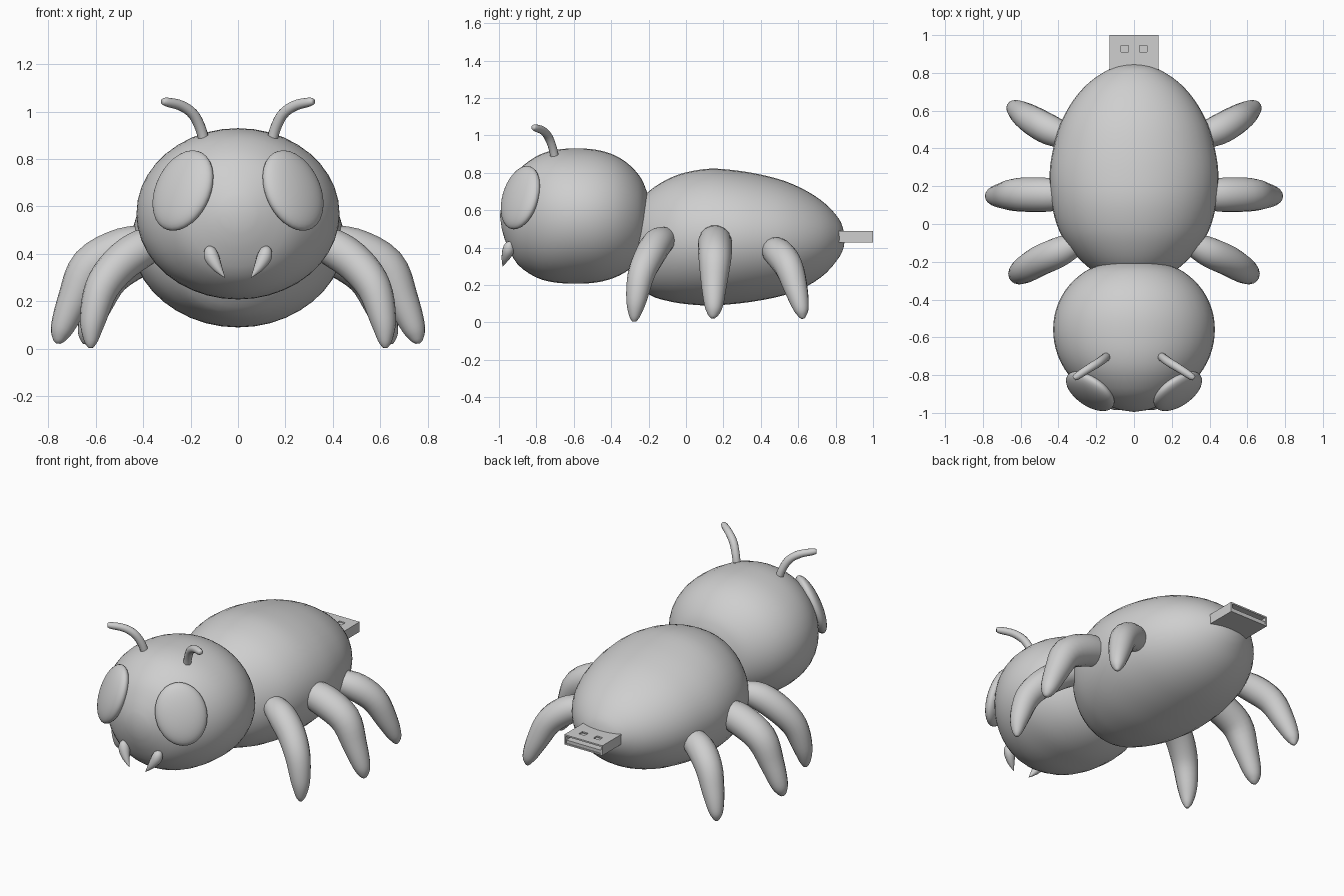
import bpy, bmesh, math
from mathutils import Vector, Matrix

if "Cube" in bpy.data.objects:
    bpy.data.objects.remove(bpy.data.objects["Cube"])

grey = bpy.data.materials.new("plain grey")
grey.diffuse_color = (0.62, 0.62, 0.62, 1)
grey.use_nodes = True
grey.node_tree.nodes["Principled BSDF"].inputs["Base Color"].default_value = grey.diffuse_color


def finish(name, bm, smooth=True):
    bmesh.ops.recalc_face_normals(bm, faces=bm.faces)
    mesh = bpy.data.meshes.new(name)
    bm.to_mesh(mesh)
    bm.free()
    mesh.materials.append(grey)
    ob = bpy.data.objects.new(name, mesh)
    bpy.context.collection.objects.link(ob)
    for p in mesh.polygons:
        p.use_smooth = smooth
    return ob


def spline(rows, steps):
    """Catmull-Rom resampling of rows of numbers."""
    rows = [Vector(r) for r in rows]
    out = []
    for i in range(len(rows) - 1):
        a, b, c, d = rows[max(i - 1, 0)], rows[i], rows[i + 1], rows[min(i + 2, len(rows) - 1)]
        for s in range(steps):
            t = s / steps
            out.append(0.5 * (2 * b + (c - a) * t + (2 * a - 5 * b + 4 * c - d) * t * t
                              + (3 * b - a - 3 * c + d) * t ** 3))
    return out + [rows[-1]]


def skin(bm, rings, start, end):
    """Join rings of points, closing each end with a fan to a tip."""
    vr = [[bm.verts.new(p) for p in r] for r in rings]
    n = len(vr[0])
    for a, b in zip(vr, vr[1:]):
        for i in range(n):
            bm.faces.new((a[i], a[(i + 1) % n], b[(i + 1) % n], b[i]))
    for ring, tip in ((vr[0], start), (vr[-1], end)):
        v = bm.verts.new(tip)
        for i in range(n):
            bm.faces.new((ring[i], ring[(i + 1) % n], v))


def egg(name, rows, front, back, n=40):
    """Loft of ellipses along y; rows are (y, half width, top, bottom)."""
    rings = []
    for y, w, top, bot in spline(rows, 3):
        mid, h = (top + bot) / 2, (top - bot) / 2
        rings.append([(w * math.cos(k * math.tau / n), y, mid + h * math.sin(k * math.tau / n))
                      for k in range(n)])
    bm = bmesh.new()
    skin(bm, rings, front, back)
    return finish(name, bm)


def limb(name, rows, n=16, steps=4):
    """Tapered tube; rows are (x, y, z, radius). Made on both sides."""
    pts = spline(rows, steps)
    for side, label in ((1, "left"), (-1, "right")):
        rings = []
        for i, p in enumerate(pts):
            t = (pts[min(i + 1, len(pts) - 1)] - pts[max(i - 1, 0)]).to_3d().normalized()
            u = t.cross(Vector((0.4, -0.9, 0.1))).normalized()
            v = t.cross(u)
            ring = []
            for k in range(n):
                a = k * math.tau / n
                q = p.to_3d() + (u * math.cos(a) + v * math.sin(a)) * p[3]
                ring.append((q.x * side, q.y, q.z))
            rings.append(ring)
        a, b = pts[0], pts[-1]
        bm = bmesh.new()
        skin(bm, rings, (a[0] * side, a[1], a[2]), (b[0] * side, b[1], b[2]))
        finish(f"{label}_{name}", bm)


def box(name, lo, hi):
    bm = bmesh.new()
    bmesh.ops.create_cube(bm, size=1)
    for v in bm.verts:
        v.co = [(l + h) / 2 + c * (h - l) for l, h, c in zip(lo, hi, v.co)]
    return finish(name, bm, False)


# Abdomen and head
egg("abdomen", [(-0.31, 0.08, 0.53, 0.33), (-0.28, 0.17, 0.61, 0.24), (-0.2, 0.275, 0.70, 0.15),
                (-0.1, 0.36, 0.765, 0.115), (0.0, 0.41, 0.802, 0.098), (0.13, 0.44, 0.822, 0.09),
                (0.27, 0.447, 0.812, 0.1), (0.4, 0.428, 0.79, 0.118), (0.53, 0.39, 0.755, 0.147),
                (0.65, 0.325, 0.7, 0.195), (0.75, 0.237, 0.63, 0.265), (0.82, 0.13, 0.55, 0.35),
                (0.843, 0.06, 0.49, 0.4)], (0, -0.32, 0.42), (0, 0.85, 0.45))
egg("head", [(-0.985, 0.07, 0.64, 0.5), (-0.96, 0.14, 0.71, 0.42), (-0.9, 0.25, 0.81, 0.31),
             (-0.8, 0.345, 0.888, 0.24), (-0.7, 0.402, 0.922, 0.213), (-0.59, 0.427, 0.93, 0.208),
             (-0.48, 0.42, 0.923, 0.213), (-0.38, 0.382, 0.893, 0.24), (-0.3, 0.32, 0.84, 0.285),
             (-0.24, 0.24, 0.77, 0.345), (-0.21, 0.15, 0.7, 0.43)],
    (0, -0.995, 0.57), (0, -0.195, 0.57))

# Eyes: flattened ovals lying against the head
for side, label in ((1, "left"), (-1, "right")):
    normal = Vector((0.57 * side, -0.75, 0.33)).normalized()
    up = Vector((-0.33 * side, 0.1, 1))
    up = (up - normal * up.dot(normal)).normalized()
    across = up.cross(normal)
    frame = Matrix((across, up, normal)).transposed().to_4x4()
    place = Matrix.Translation((0.232 * side, -0.885, 0.667)) @ frame
    bm = bmesh.new()
    bmesh.ops.create_uvsphere(bm, u_segments=32, v_segments=20, radius=1,
                              matrix=place @ Matrix.Diagonal((0.145, 0.18, 0.055, 1)))
    finish(label + "_eye", bm)

# Antennae and jaws
limb("antenna", [(0.142, -0.7, 0.87, 0.022), (0.158, -0.712, 0.93, 0.023), (0.19, -0.735, 0.99, 0.023),
                 (0.24, -0.765, 1.025, 0.022), (0.3, -0.805, 1.04, 0.019), (0.318, -0.818, 1.042, 0.012)], 12)
limb("jaw", [(0.122, -0.93, 0.425, 0.012), (0.118, -0.943, 0.41, 0.027), (0.108, -0.952, 0.38, 0.031),
             (0.085, -0.967, 0.34, 0.02), (0.055, -0.98, 0.3, 0.001)], 12)

# Legs
limb("front_leg", [(0.3, -0.1, 0.45, 0.06), (0.4, -0.15, 0.425, 0.08), (0.5, -0.195, 0.355, 0.08),
                   (0.575, -0.24, 0.255, 0.072), (0.612, -0.265, 0.12, 0.055),
                   (0.62, -0.275, 0.035, 0.03), (0.62, -0.277, 0.004, 0.01)])
limb("middle_leg", [(0.36, 0.155, 0.44, 0.08), (0.48, 0.155, 0.42, 0.092), (0.62, 0.155, 0.345, 0.088),
                    (0.69, 0.15, 0.21, 0.07), (0.74, 0.148, 0.09, 0.05),
                    (0.755, 0.145, 0.04, 0.028), (0.758, 0.145, 0.022, 0.01)])
limb("rear_leg", [(0.32, 0.45, 0.395, 0.06), (0.44, 0.495, 0.37, 0.08), (0.54, 0.55, 0.295, 0.077),
                  (0.6, 0.59, 0.17, 0.062), (0.635, 0.615, 0.075, 0.042),
                  (0.643, 0.622, 0.035, 0.022), (0.645, 0.624, 0.02, 0.008)])

# Tail plug: hollow metal sleeve with two windows and an inner tongue
plug = box("plug_sleeve", (-0.13, 0.78, 0.427), (0.13, 1.0, 0.488))
cutters = [box("cavity_cutter", (-0.12, 0.87, 0.436), (0.12, 1.1, 0.479))]
for x in (-0.05, 0.05):
    cutters.append(box("window_cutter", (x - 0.02, 0.91, 0.46), (x + 0.02, 0.945, 0.52)))
for c in cutters:
    c.hide_render = True
    c.hide_set(True)
    mod = plug.modifiers.new("cut", "BOOLEAN")
    mod.operation = "DIFFERENCE"
    mod.solver = "EXACT"
    mod.object = c
box("plug_tongue", (-0.12, 0.86, 0.436), (0.12, 0.995, 0.455))
